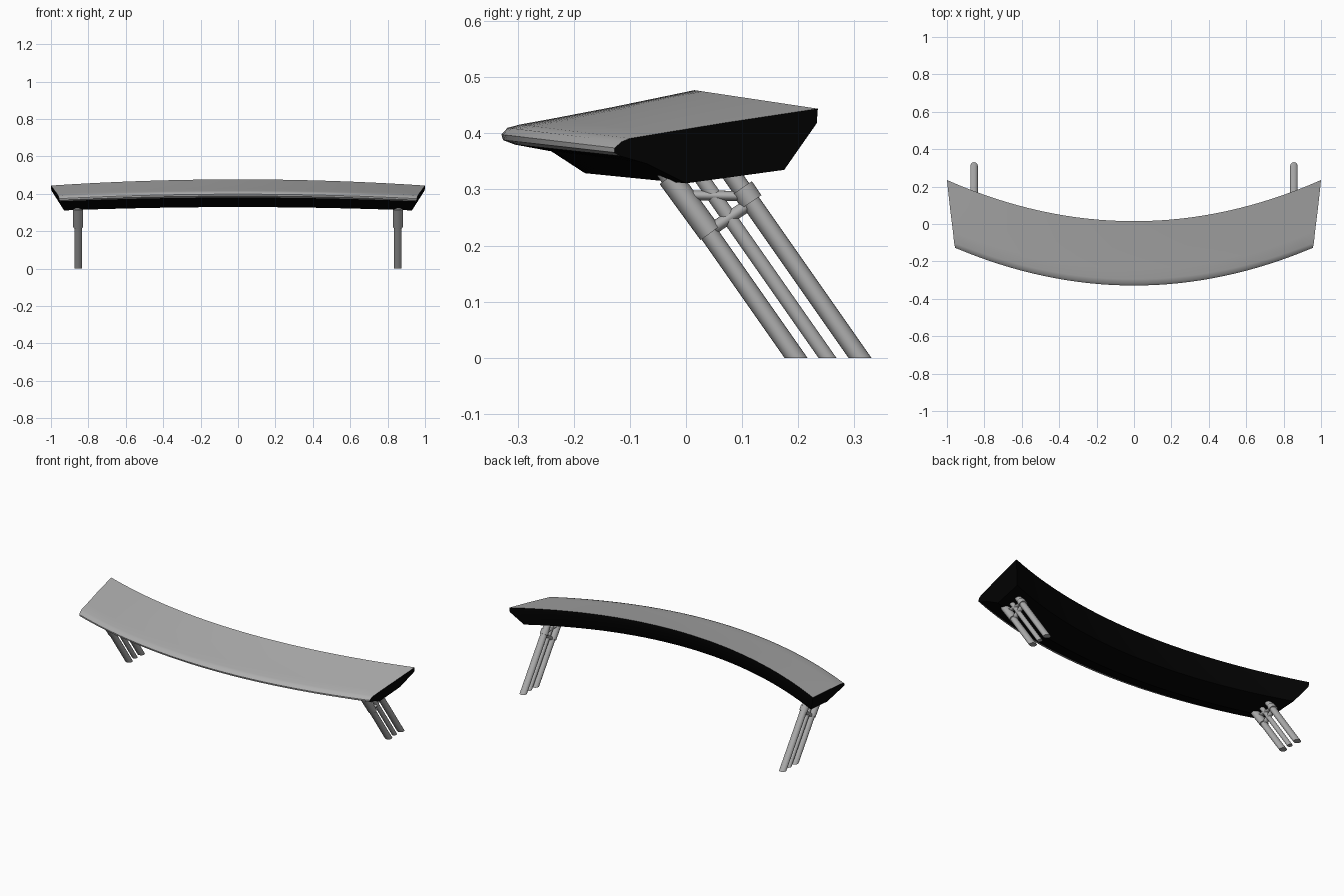
import bpy, bmesh, math
from mathutils import Vector

cube = bpy.data.objects.get("Cube")
if cube:
    bpy.data.objects.remove(cube)


def make_material(name, value, roughness):
    mat = bpy.data.materials.new(name)
    mat.use_nodes = True
    color = (value, value, value, 1)
    mat.diffuse_color = color
    node = mat.node_tree.nodes["Principled BSDF"]
    node.inputs["Base Color"].default_value = color
    node.inputs["Roughness"].default_value = roughness
    return mat


grey = make_material("satin grey", 0.42, 0.5)
black = make_material("underside black", 0.001, 0.6)


def finish(bm, name, materials, angle):
    bmesh.ops.recalc_face_normals(bm, faces=bm.faces)
    mesh = bpy.data.meshes.new(name)
    bm.to_mesh(mesh)
    bm.free()
    for mat in materials:
        mesh.materials.append(mat)
    obj = bpy.data.objects.new(name, mesh)
    bpy.context.collection.objects.link(obj)
    bpy.ops.object.select_all(action="DESELECT")
    obj.select_set(True)
    bpy.context.view_layer.objects.active = obj
    bpy.ops.object.shade_smooth_by_angle(angle=math.radians(angle))
    return obj


# Wing: section points as (centre y, centre z, tip x, tip y, tip z)
section = [
    (0.015, 0.477, 1.0, 0.235, 0.444),     # trailing edge, top
    (-0.13, 0.447, 0.982, 0.07, 0.419),
    (-0.24, 0.426, 0.968, -0.04, 0.401),
    (-0.295, 0.416, 0.962, -0.10, 0.391),
    (-0.318, 0.410, 0.959, -0.115, 0.385),  # rounded nose
    (-0.329, 0.398, 0.957, -0.127, 0.374),
    (-0.326, 0.388, 0.955, -0.128, 0.366),
    (-0.305, 0.380, 0.953, -0.118, 0.360),  # start of underside
    (-0.24, 0.368, 0.948, -0.07, 0.346),
    (-0.18, 0.329, 0.93, 0.0, 0.311),
    (-0.04, 0.362, 0.945, 0.175, 0.335),
    (0.015, 0.450, 0.998, 0.233, 0.418),    # trailing edge, bottom
]
TOP_STRIPS = 7
SPANS = 32

bm = bmesh.new()
rings = []
for i in range(SPANS + 1):
    t = 2 * i / SPANS - 1
    k = t * t
    rings.append([bm.verts.new((tx * t, cy + (ty - cy) * k, cz + (tz - cz) * k))
                  for cy, cz, tx, ty, tz in section])
count = len(section)
for a, b in zip(rings, rings[1:]):
    for j in range(count):
        n = (j + 1) % count
        face = bm.faces.new((a[j], a[n], b[n], b[j]))
        face.material_index = 0 if j < TOP_STRIPS else 1
for ring in (rings[0], rings[-1]):
    bm.faces.new(ring).material_index = 1
finish(bm, "wing", [grey, black], 35)


# Supports: raked tubes with feet cut level, joined by a triangular bracket
def tube(name, start, end, rx, ry, level=False):
    start, end = Vector(start), Vector(end)
    side = Vector((1, 0, 0))
    across = Vector((0, 1, 0)) if level else (end - start).cross(side).normalized()
    bm = bmesh.new()
    ends = []
    for p in (start, end):
        ends.append([bm.verts.new(p + side * rx * math.cos(a) + across * ry * math.sin(a))
                     for a in (math.tau * i / 20 for i in range(20))])
    for i in range(20):
        n = (i + 1) % 20
        bm.faces.new((ends[0][i], ends[0][n], ends[1][n], ends[1][i]))
    for ring in ends:
        bm.faces.new(ring)
    return finish(bm, name, [grey], 40)


RAKE = 0.7
for label, x in (("left", 0.855), ("right", -0.855)):
    for part, foot, top, rx, ry in (("front", 0.196, 0.325, 0.02, 0.0205),
                                    ("middle", 0.252, 0.34, 0.013, 0.016),
                                    ("back", 0.31, 0.345, 0.02, 0.0205)):
        tube(f"{label}_{part}_leg", (x, foot, 0), (x, foot - RAKE * top, top), rx, ry, True)
    tube(f"{label}_front_collar", (x, 0.043, 0.222), (x, -0.03, 0.322), 0.026, 0.021)
    tube(f"{label}_back_collar", (x, 0.117, 0.278), (x, 0.1, 0.303), 0.024, 0.021)
    tube(f"{label}_upper_brace", (x, -0.01, 0.29), (x, 0.12, 0.288), 0.014, 0.009)
    tube(f"{label}_lower_brace", (x, 0.04, 0.225), (x, 0.122, 0.28), 0.014, 0.011)
